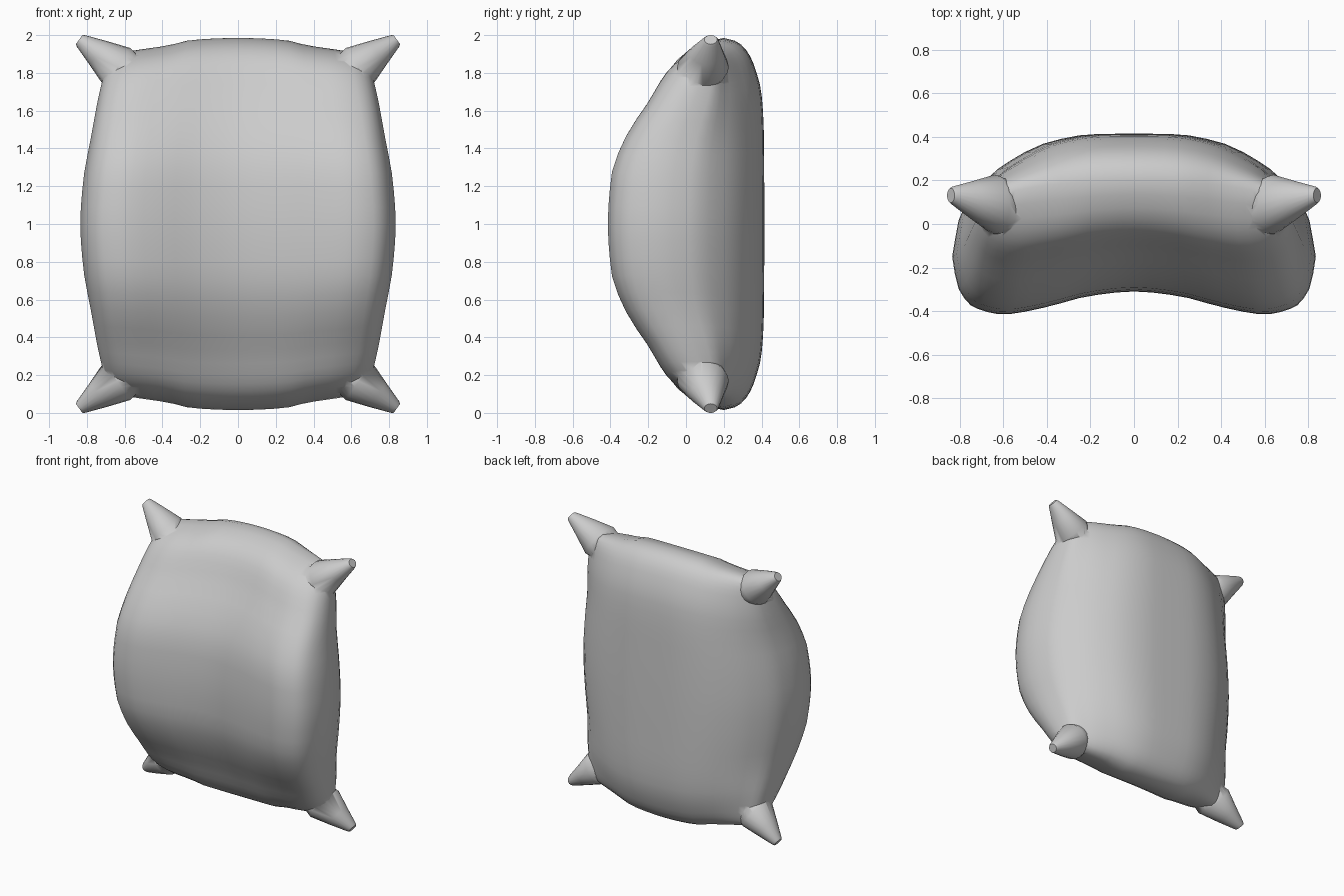
import bpy, bmesh, math
from mathutils import Vector

if "Cube" in bpy.data.objects:
    bpy.data.objects.remove(bpy.data.objects["Cube"])


def curve(pts):
    """Smooth monotone interpolation through (position, value) points."""
    n = len(pts)
    d = [(pts[i + 1][1] - pts[i][1]) / (pts[i + 1][0] - pts[i][0]) for i in range(n - 1)]
    m = [0.0]
    for i in range(1, n - 1):
        a, b = d[i - 1], d[i]
        m.append(2 * a * b / (a + b) if a * b > 0 else 0.0)
    m.append(d[-1])

    def f(x):
        x = min(abs(x), 1.0)
        i = 0
        while i < n - 2 and x > pts[i + 1][0]:
            i += 1
        h = pts[i + 1][0] - pts[i][0]
        u = (x - pts[i][0]) / h
        return ((2 * u**3 - 3 * u**2 + 1) * pts[i][1] + (u**3 - 2 * u**2 + u) * h * m[i]
                + (3 * u**2 - 2 * u**3) * pts[i + 1][1] + (u**3 - u**2) * h * m[i + 1])
    return f


# outline: half width by height, half height by width
width = curve([(0, .835), (.25, .82), (.5, .78), (.75, .738), (.9, .705), (1, .675)])
height = curve([(0, .985), (.35, .975), (.55, .945), (.7, .93), (1, .9)])
# horizontal section through the middle, and the top and side seams
front_mid = curve([(0, -.31), (.24, -.33), (.5, -.385), (.72, -.415), (.875, -.385), (.97, -.29), (1, -.15)])
back_mid = curve([(0, .415), (.22, .413), (.455, .38), (.72, .27), (.86, .16), (.96, .03), (1, -.15)])
seam_top = curve([(0, .2), (.5, .185), (1, .13)])
seam_side = curve([(0, -.15), (.27, -.14), (.48, -.107), (.67, -.04), (.86, .04), (1, .13)])
# how the middle section blends into the top and bottom seams
front_blend = curve([(0, 0), (.27, .03), (.5, .165), (.7, .37), (.83, .49), (.9, .58), (.97, .77), (1, 1)])
back_blend = curve([(0, 0), (.5, .015), (.7, .07), (.85, .25), (.92, .4), (.98, .67), (1, 1)])


def mix(a, b, k):
    return a + (b - a) * k


def depth(s, t, back):
    mid, k = (back_mid, back_blend(t)) if back else (front_mid, front_blend(t))
    y = mix(mid(s), seam_top(s), k)
    return y + abs(s) ** 6 * (seam_side(t) - mix(mid(1), seam_top(1), k))


def make_object(name, bm):
    bmesh.ops.recalc_face_normals(bm, faces=bm.faces)
    for face in bm.faces:
        face.smooth = True
    mesh = bpy.data.meshes.new(name)
    bm.to_mesh(mesh)
    bm.free()
    obj = bpy.data.objects.new(name, mesh)
    bpy.context.collection.objects.link(obj)
    return obj


# pillow body: front and back sheets sharing one seam
half = [.1, .2, .3, .4, .5, .6, .68, .75, .81, .86, .9, .935, .965, .985, 1]
steps = [-v for v in reversed(half)] + [0] + half
N = len(steps)
bm = bmesh.new()
seam = {}
for back in (False, True):
    grid = [[None] * N for _ in range(N)]
    for i, s in enumerate(steps):
        for j, t in enumerate(steps):
            edge = i in (0, N - 1) or j in (0, N - 1)
            if edge and back:
                grid[i][j] = seam[i, j]
                continue
            grid[i][j] = bm.verts.new((s * width(t), depth(s, t, back), 1 + t * height(s)))
            if edge:
                seam[i, j] = grid[i][j]
    for i in range(N - 1):
        for j in range(N - 1):
            bm.faces.new((grid[i][j], grid[i + 1][j], grid[i + 1][j + 1], grid[i][j + 1]))
pillow = make_object("pillow", bm)

# corner ears: blunt tapered cones (x, y, z, radius along the axis)
profile = [(.50, .065, 1.73, .09), (.64, .09, 1.832, .122), (.74, .11, 1.905, .078),
           (.83, .13, 1.968, .038), (.841, .131, 1.976, .03)]
axis = Vector((.19, 0, .135)).normalized()
across = Vector((-axis.z, 0, axis.x))
bm = bmesh.new()
SIDES = 20
for mx in (1, -1):
    for mz in (1, -1):
        rings = []
        for x, y, z, r in profile:
            ring = []
            for k in range(SIDES):
                a = 2 * math.pi * k / SIDES
                p = Vector((x, y, z)) + across * r * math.cos(a) + Vector((0, 1.12 * r * math.sin(a), 0))
                ring.append(bm.verts.new((p.x * mx, p.y, 1 + (p.z - 1) * mz)))
            rings.append(ring)
        for r0, r1 in zip(rings, rings[1:]):
            for k in range(SIDES):
                n = (k + 1) % SIDES
                bm.faces.new((r0[k], r0[n], r1[n], r1[k]))
        bm.faces.new(rings[0])
        bm.faces.new(rings[-1])
ears = make_object("corner_ears", bm)

# merge ears and body into one skin
mod = pillow.modifiers.new("merge_ears", 'BOOLEAN')
mod.operation = 'UNION'
mod.solver = 'EXACT'
mod.object = ears
bpy.context.view_layer.objects.active = pillow
pillow.select_set(True)
bpy.ops.object.modifier_apply(modifier=mod.name)
bpy.data.objects.remove(ears)
bpy.ops.object.shade_smooth_by_angle(angle=math.radians(50))
